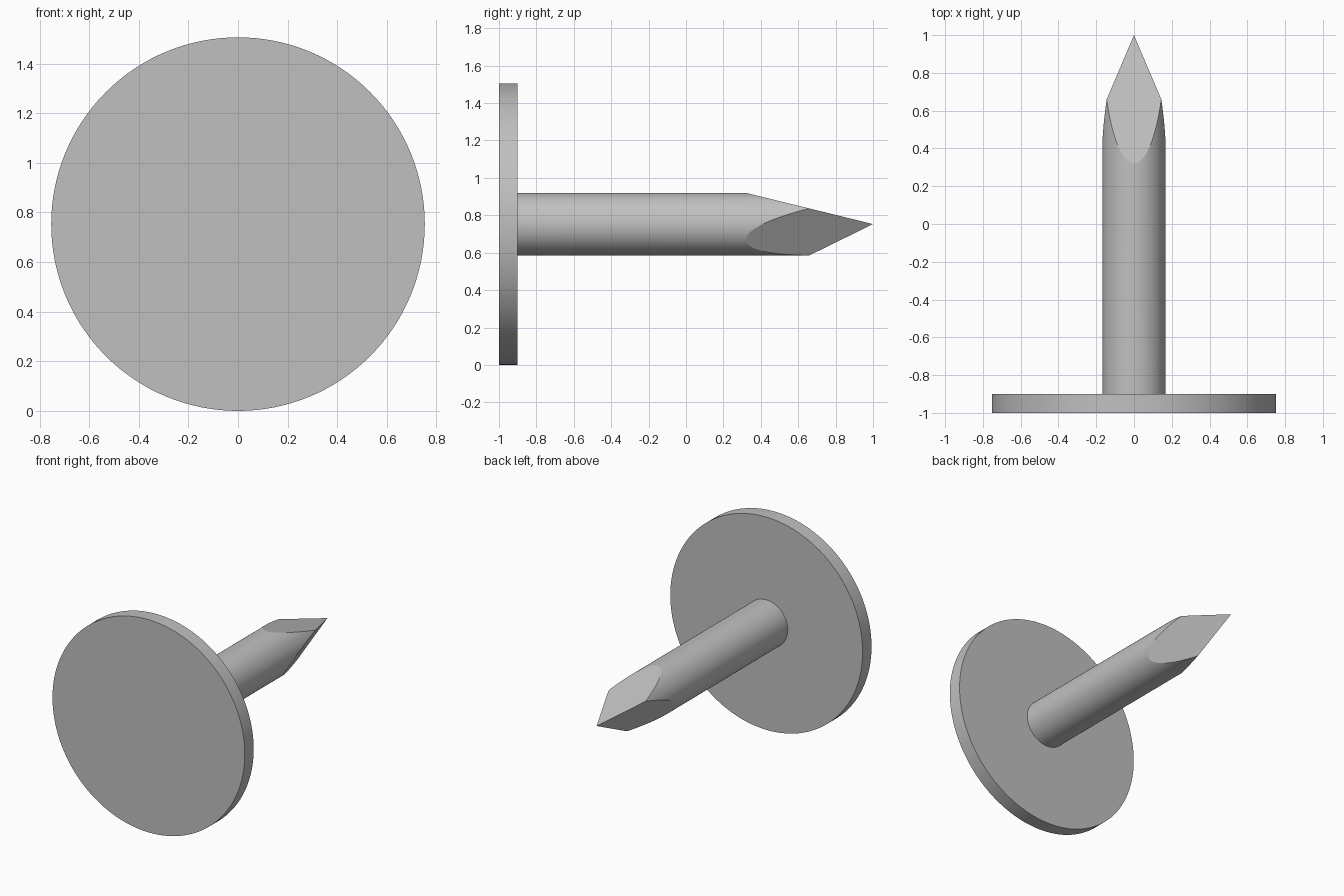
import bpy, bmesh
from math import sin, cos, pi
from mathutils import Matrix, Vector

cube = bpy.data.objects.get("Cube")
if cube:
    bpy.data.objects.remove(cube, do_unlink=True)

HEAD_R, SHAFT_R = 0.753, 0.167
TIP = Vector((0, 1, HEAD_R))
TAPER = 0.68  # length of each flat cut along the shaft

steel = bpy.data.materials.new("grey_steel")
steel.use_nodes = True
colour = (0.53, 0.53, 0.53, 1)
steel.diffuse_color = colour
steel.node_tree.nodes["Principled BSDF"].inputs["Base Color"].default_value = colour


def rod(radius, y0, y1, sides):
    """Closed cylinder lying along y, with smooth sides and flat ends."""
    bm = bmesh.new()
    place = Matrix.Translation((0, (y0 + y1) / 2, HEAD_R)) @ Matrix.Rotation(-pi / 2, 4, "X")
    bmesh.ops.create_cone(bm, cap_ends=True, segments=sides, radius1=radius,
                          radius2=radius, depth=y1 - y0, matrix=place)
    for f in bm.faces:
        f.smooth = len(f.verts) == 4
    return bm


def finish(bm, name):
    bmesh.ops.recalc_face_normals(bm, faces=bm.faces)
    mesh = bpy.data.meshes.new(name)
    bm.to_mesh(mesh)
    bm.free()
    mesh.materials.append(steel)
    bpy.context.collection.objects.link(bpy.data.objects.new(name, mesh))


# Flat round head
finish(rod(HEAD_R, -1, -0.9, 128), "head")

# Shaft, sharpened by three flat cuts meeting at the tip
shaft = rod(SHAFT_R, -0.91, 2, 96)
for i in range(3):
    a = pi / 2 + i * 2 * pi / 3
    normal = Vector((cos(a) * TAPER, SHAFT_R, sin(a) * TAPER)).normalized()
    cut = bmesh.ops.bisect_plane(shaft, geom=shaft.verts[:] + shaft.edges[:] + shaft.faces[:],
                                 dist=1e-6, plane_co=TIP, plane_no=normal, clear_outer=True)
    rim = [e for e in cut["geom_cut"] if isinstance(e, bmesh.types.BMEdge)]
    for f in bmesh.ops.edgeloop_fill(shaft, edges=rim)["faces"]:
        f.smooth = False
finish(shaft, "pointed_shaft")
